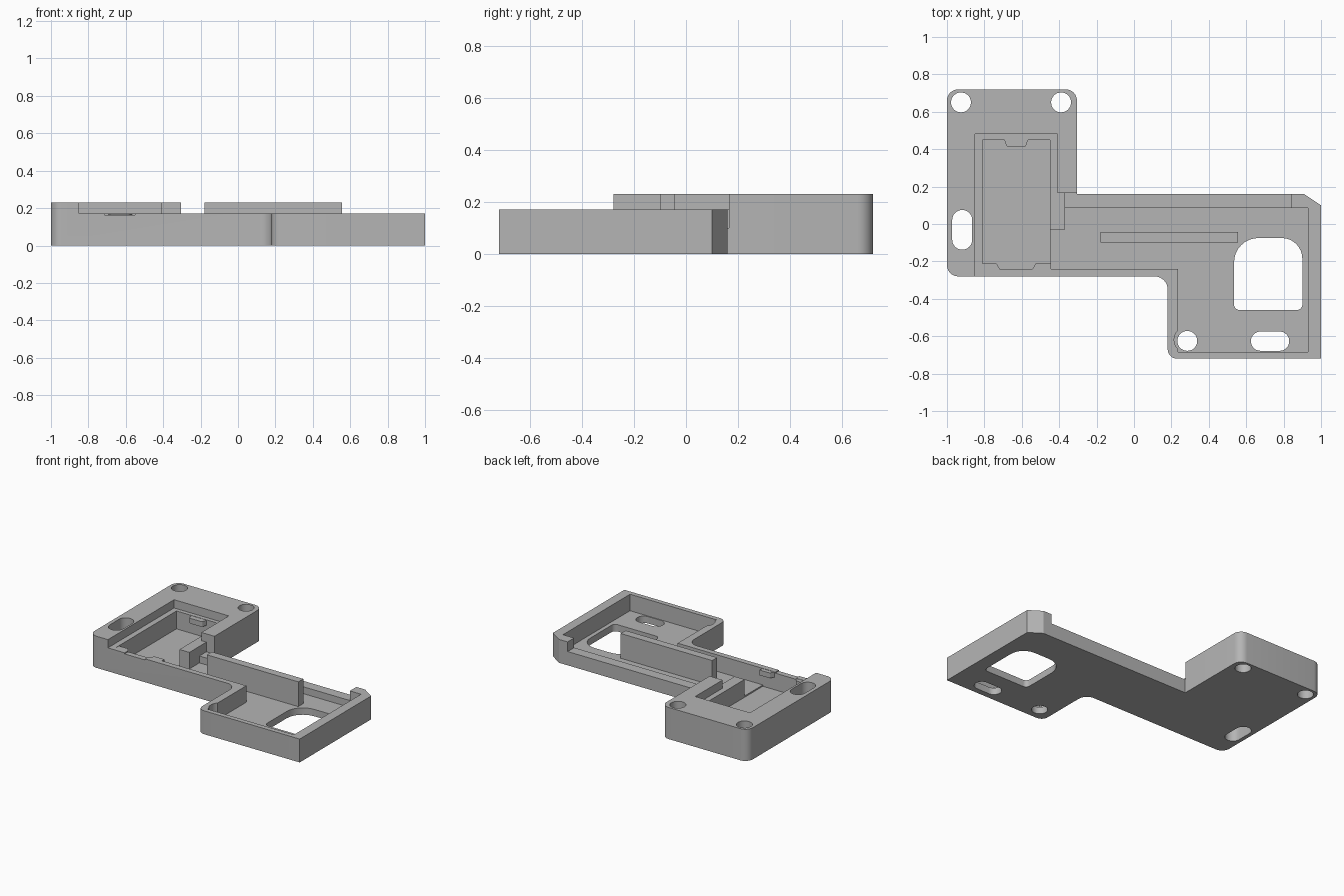
import bpy
import bmesh
import math
from mathutils import Vector

cube = bpy.data.objects.get("Cube")
if cube:
    bpy.data.objects.remove(cube, do_unlink=True)

grey = bpy.data.materials.new("light_grey")
grey.use_nodes = True
GREY = (0.46, 0.46, 0.46, 1)
grey.diffuse_color = GREY
grey.node_tree.nodes["Principled BSDF"].inputs["Base Color"].default_value = GREY


def fillet(corners, steps=8):
    """Turn (x, y, radius) corners into an outline with rounded corners."""
    out = []
    for i, (x, y, r) in enumerate(corners):
        p = Vector((x, y))
        if r == 0:
            out.append(p)
            continue
        a = (Vector(corners[i - 1][:2]) - p).normalized()
        b = (Vector(corners[(i + 1) % len(corners)][:2]) - p).normalized()
        half = a.angle(b) / 2
        centre = p + (a + b).normalized() * r / math.sin(half)
        start = p + a * r / math.tan(half) - centre
        end = p + b * r / math.tan(half) - centre
        w = start.angle(end)
        for k in range(steps + 1):
            t = k / steps
            out.append(centre + (start * math.sin((1 - t) * w)
                                 + end * math.sin(t * w)) / math.sin(w))
    return out


def rect(x0, x1, y0, y1, r=0):
    return [(x0, y0, r), (x1, y0, r), (x1, y1, r), (x0, y1, r)]


def prism(name, corners, z0, z1):
    bm = bmesh.new()
    face = bm.faces.new([bm.verts.new((p.x, p.y, z0)) for p in fillet(corners)])
    top = bmesh.ops.extrude_face_region(bm, geom=[face])["geom"]
    bmesh.ops.translate(bm, vec=(0, 0, z1 - z0),
                        verts=[g for g in top if isinstance(g, bmesh.types.BMVert)])
    bmesh.ops.recalc_face_normals(bm, faces=bm.faces)
    mesh = bpy.data.meshes.new(name)
    bm.to_mesh(mesh)
    bm.free()
    mesh.materials.append(grey)
    obj = bpy.data.objects.new(name, mesh)
    bpy.context.collection.objects.link(obj)
    return obj


def activate(obj):
    bpy.ops.object.select_all(action='DESELECT')
    obj.select_set(True)
    bpy.context.view_layer.objects.active = obj


def cut(target, corners, z0, z1=0.4):
    cutter = prism("cutter", corners, z0, z1)
    cutter.hide_render = True
    mod = target.modifiers.new("cut", 'BOOLEAN')
    mod.operation = 'DIFFERENCE'
    mod.solver = 'EXACT'
    mod.object = cutter
    activate(target)
    bpy.ops.object.modifier_apply(modifier=mod.name)
    bpy.data.objects.remove(cutter, do_unlink=True)


# Heights
TOP, WALL, BACK, FLOOR, POCKET = 0.23, 0.17, 0.10, 0.05, 0.04

# Tray body: offset blocks joined by a bar
tray = prism("tray_body", [
    (-1, -0.28, 0.06), (0.18, -0.28, 0.07), (0.18, -0.72, 0.05), (1, -0.72, 0),
    (1, 0.10, 0), (0.91, 0.16, 0), (-0.305, 0.16, 0), (-0.305, 0.72, 0.06),
    (-1, 0.72, 0.06)], 0, TOP)

# Stepped rims: module ledge, low walls, lowered back wall
cut(tray, rect(-0.85, -0.41, -0.4, 0.48), WALL)
cut(tray, rect(-0.5, 1.1, -0.8, 0.165), WALL)
cut(tray, rect(-0.37, 0.84, 0.02, 0.165), BACK)

# Deep pocket and main cavity
cut(tray, rect(-0.81, -0.45, -0.24, 0.45), POCKET)
cut(tray, [(-0.46, -0.24, 0), (0.235, -0.24, 0), (0.235, -0.685, 0),
           (0.93, -0.685, 0), (0.93, 0.085, 0), (-0.37, 0.085, 0),
           (-0.37, -0.03, 0), (-0.46, -0.03, 0)], FLOOR)
cut(tray, rect(0.215, 0.355, -0.683, -0.555, 0.06), FLOOR)

# Shallow relief in the front wall
cut(tray, rect(-0.715, -0.55, -0.4, -0.23), WALL - 0.008)

# Round screw holes
for x, y in [(-0.925, 0.65), (-0.39, 0.65), (0.285, -0.625)]:
    cut(tray, rect(x - 0.053, x + 0.053, y - 0.053, y + 0.053, 0.052), -0.1)
# Slotted holes
cut(tray, rect(-0.972, -0.865, -0.137, 0.075, 0.053), -0.1)
cut(tray, rect(0.625, 0.83, -0.678, -0.575, 0.051), -0.1)
# Large window in the floor
cut(tray, [(0.535, -0.46, 0.03), (0.9, -0.46, 0.03), (0.9, -0.075, 0.11),
           (0.535, -0.075, 0.13)], -0.1)

# Upright divider in the cavity
divider = prism("divider_wall", rect(-0.18, 0.555, -0.10, -0.043), FLOOR - 0.01, TOP)

# Retaining clips around the pocket
back_clip = prism("back_clip", [(-0.695, 0.455, 0), (-0.68, 0.412, 0.012),
                                (-0.58, 0.412, 0.012), (-0.565, 0.455, 0)],
                  0.13, WALL - 0.002)
clips = [back_clip]
for side, name in [(-1, "front_clip_right"), (1, "front_clip_left")]:
    cx = -0.63
    clips.append(prism(name, [
        (cx + side * 0.185, -0.245, 0), (cx + side * 0.185, -0.21, 0),
        (cx + side * 0.105, -0.21, 0.01), (cx + side * 0.085, -0.245, 0)],
        0.13, WALL - 0.002))

for obj in [tray, divider] + clips:
    activate(obj)
    bpy.ops.object.shade_smooth_by_angle(angle=math.radians(30))
